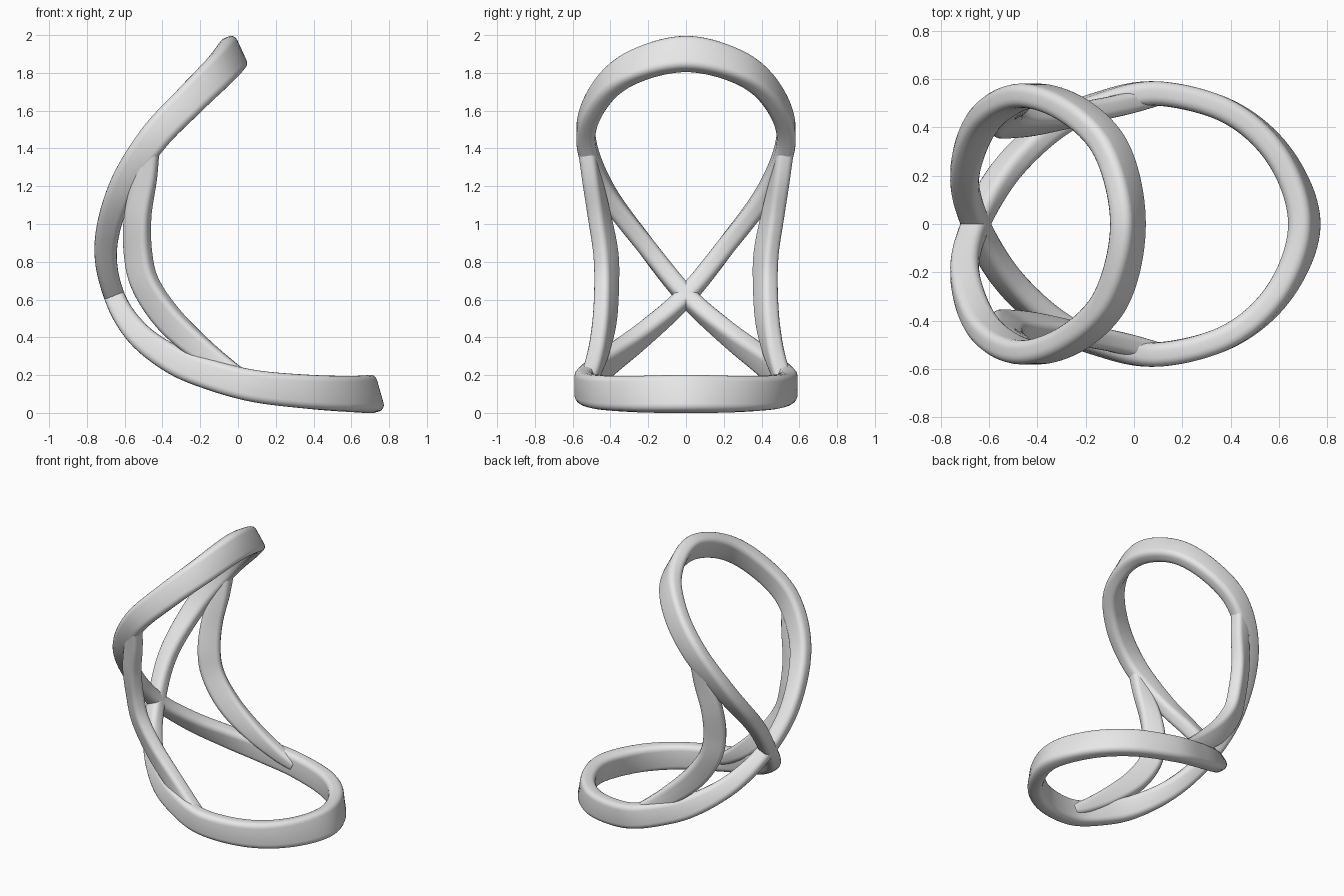
import bpy, bmesh, math
from mathutils import Vector

cube = bpy.data.objects.get("Cube")
if cube:
    bpy.data.objects.remove(cube, do_unlink=True)

grey = bpy.data.materials.new("plain grey")
grey.use_nodes = True
COLOUR = (0.8, 0.8, 0.8, 1)
grey.diffuse_color = COLOUR
grey.node_tree.nodes["Principled BSDF"].inputs["Base Color"].default_value = COLOUR


def spline(points, closed, steps=10):
    """Catmull-Rom samples through rows of position, width direction and width."""
    n = len(points)
    pick = (lambda i: points[i % n]) if closed else (lambda i: points[max(0, min(n - 1, i))])
    out = []
    for i in range(n if closed else n - 1):
        a, b, c, d = (pick(i + k) for k in (-1, 0, 1, 2))
        for s in range(steps):
            t = s / steps
            out.append(0.5 * (2 * b + (c - a) * t + (2 * a - 5 * b + 4 * c - d) * t ** 2
                              + (3 * b - a - 3 * c + d) * t ** 3))
    if not closed:
        out.append(points[-1])
    return out


def section(width, thick, radius, segs=4):
    """Rounded rectangle, as (along width, along thickness) pairs."""
    ring = []
    for quarter, (sx, sy) in enumerate(((1, 1), (-1, 1), (-1, -1), (1, -1))):
        for k in range(segs + 1):
            a = math.pi / 2 * (quarter + k / segs)
            ring.append((sx * (width / 2 - radius) + radius * math.cos(a),
                         sy * (thick / 2 - radius) + radius * math.sin(a)))
    return ring


def sweep(name, points, thick, radius, closed):
    rows = spline([Vector(p) for p in points], closed)
    n = len(rows)
    bm = bmesh.new()
    rings = []
    for i, row in enumerate(rows):
        before = rows[(i - 1) % n] if closed else rows[max(i - 1, 0)]
        after = rows[(i + 1) % n] if closed else rows[min(i + 1, n - 1)]
        tangent = (Vector(after[:3]) - Vector(before[:3])).normalized()
        across = Vector(row[3:6])
        across = (across - tangent * across.dot(tangent)).normalized()
        side = tangent.cross(across)
        rings.append([bm.verts.new(Vector(row[:3]) + across * u + side * v)
                      for u, v in section(row[6], thick, radius)])
    for i in range(n if closed else n - 1):
        a, b = rings[i], rings[(i + 1) % n]
        for k in range(len(a)):
            m = (k + 1) % len(a)
            bm.faces.new((a[k], a[m], b[m], b[k]))
    if not closed:
        bm.faces.new(rings[0])
        bm.faces.new(rings[-1])
    bmesh.ops.recalc_face_normals(bm, faces=bm.faces)
    for f in bm.faces:
        f.smooth = True
    mesh = bpy.data.meshes.new(name)
    bm.to_mesh(mesh)
    bm.free()
    mesh.materials.append(grey)
    obj = bpy.data.objects.new(name, mesh)
    bpy.context.collection.objects.link(obj)
    return obj


# Figure-eight band: x, y, z, tilt of the section in degrees, width
TOP, CROSS, BOTTOM = 0, 6, 13
half = [
    (-0.025, 0, 1.90, -65, 0.19),
    (-0.09, 0.30, 1.82, -56, 0.18),
    (-0.25, 0.47, 1.66, -45, 0.17),
    (-0.45, 0.53, 1.45, -37, 0.16),
    (-0.62, 0.43, 1.18, -20, 0.14),
    (-0.70, 0.21, 0.88, 0, 0.12),
    (-0.655, 0, 0.62, 23, 0.11),
    (-0.53, 0.22, 0.42, 45, 0.13),
    (-0.34, 0.40, 0.28, 62, 0.15),
    (-0.14, 0.495, 0.20, 73, 0.16),
    (0.10, 0.54, 0.14, 83, 0.17),
    (0.40, 0.46, 0.11, 92, 0.18),
    (0.61, 0.27, 0.10, 100, 0.19),
    (0.705, 0, 0.10, 106, 0.20),
]


def band_row(i, sign):
    x, y, z, tilt, width = half[i]
    a = math.radians(tilt)
    return (x, y * sign, z, math.cos(a), 0, math.sin(a), width)


path = [band_row(i, 1 if i < CROSS else -1) for i in range(TOP, BOTTOM + 1)]
path += [band_row(i, 1 if i > CROSS else -1) for i in range(BOTTOM - 1, TOP, -1)]
sweep("figure_eight_band", path, 0.10, 0.035, True)

# Side braces joining the upper and lower loops
brace = [
    (-0.46, 0.53, 1.42, 0.85, 0, -0.5, 0.09),
    (-0.49, 0.50, 1.25, 0.87, 0.2, -0.3, 0.12),
    (-0.53, 0.46, 1.05, 0.85, 0.42, -0.1, 0.14),
    (-0.53, 0.425, 0.85, 0.83, 0.55, 0.1, 0.15),
    (-0.49, 0.42, 0.68, 0.8, 0.5, 0.3, 0.15),
    (-0.37, 0.43, 0.50, 0.65, 0.4, 0.6, 0.15),
    (-0.20, 0.46, 0.34, 0.5, 0.2, 0.8, 0.13),
    (-0.03, 0.50, 0.215, 0.4, 0, 0.9, 0.10),
    (0.08, 0.53, 0.15, 0.3, 0, 0.95, 0.08),
]
braces = sweep("side_braces", brace, 0.09, 0.03, False)
mirror = braces.modifiers.new("mirror", "MIRROR")
mirror.use_axis = (False, True, False)
